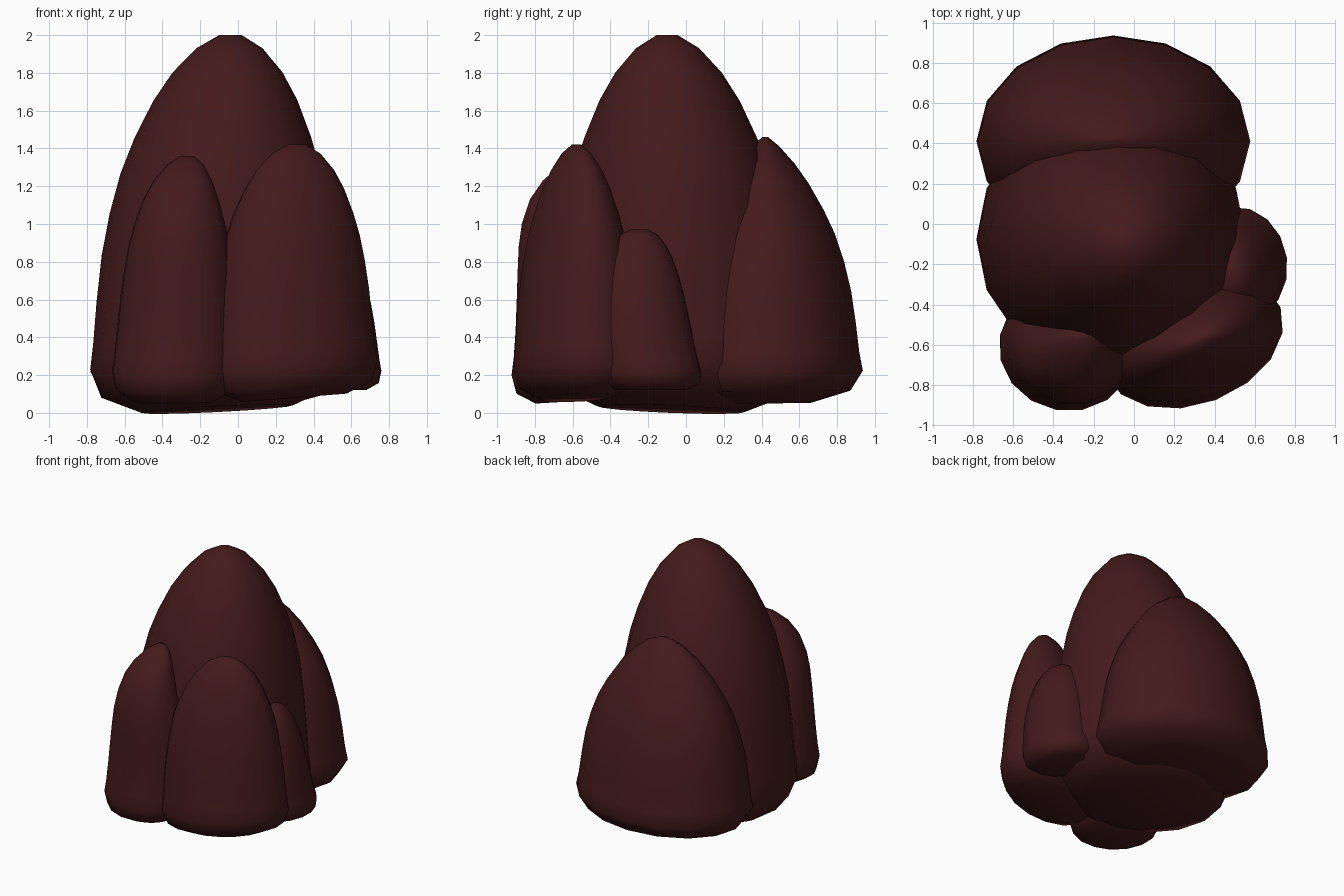
import bpy, bmesh
from math import sin, cos, pi, radians

if "Cube" in bpy.data.objects:
    bpy.data.objects.remove(bpy.data.objects["Cube"])

# shared boulder silhouette: (height fraction, radius fraction)
PROFILE = [(0.0, 0.55), (0.045, 0.9), (0.12, 1.0), (0.19, 0.97), (0.3, 0.94),
           (0.42, 0.90), (0.53, 0.84), (0.635, 0.76), (0.725, 0.66), (0.825, 0.52),
           (0.9, 0.38), (0.965, 0.21), (1.0, 0.06)]
SIDES = 16

mat = bpy.data.materials.new("dark_red_stone")
mat.diffuse_color = (0.058, 0.0105, 0.011, 1)
mat.use_nodes = True
mat.node_tree.nodes["Principled BSDF"].inputs["Base Color"].default_value = mat.diffuse_color


def boulder(name, base, apex, radii, z0, z1, turn=0, tilt=(0, 0), bow=(0, 0),
            bow_power=1, blunt=(1, 1)):
    """Loft elliptical rings from base centre to apex centre."""
    bm = bmesh.new()
    rings = []
    a = radians(turn)
    for t, r in PROFILE:
        b = sin(pi * t ** bow_power)
        cx = base[0] + (apex[0] - base[0]) * t + bow[0] * b
        cy = base[1] + (apex[1] - base[1]) * t + bow[1] * b
        rx, ry = radii[0] * r ** blunt[0], radii[1] * r ** blunt[1]
        ring = []
        for i in range(SIDES):
            u = 2 * pi * i / SIDES
            px, py = rx * cos(u), ry * sin(u)
            x, y = px * cos(a) - py * sin(a), px * sin(a) + py * cos(a)
            z = z0 + (z1 - z0) * t + (tilt[0] * x + tilt[1] * y) * (1 - t)
            ring.append(bm.verts.new((cx + x, cy + y, z)))
        rings.append(ring)
    for lo, hi in zip(rings, rings[1:]):
        for i in range(SIDES):
            j = (i + 1) % SIDES
            bm.faces.new((lo[i], lo[j], hi[j], hi[i]))
    bm.faces.new(rings[0][::-1])
    bm.faces.new(rings[-1])
    for f in bm.faces:
        f.smooth = True
    me = bpy.data.meshes.new(name)
    bm.to_mesh(me)
    bm.free()
    me.materials.append(mat)
    ob = bpy.data.objects.new(name, me)
    bpy.context.collection.objects.link(ob)


# tall central rock
boulder("main_rock", (-0.11, -0.08), (-0.04, -0.10), (0.67, 0.66), 0.02, 2.0,
        tilt=(0.05, -0.04), bow=(-0.03, 0.02), blunt=(0.86, 0.88))
# wide rock at the back
boulder("back_rock", (-0.1, 0.41), (-0.12, 0.42), (0.68, 0.525), 0.05, 1.46,
        tilt=(0, 0.01), blunt=(0.95, 1.25))
# narrow rock at front left, leaning forward at the shoulder
boulder("front_left_rock", (-0.34, -0.62), (-0.27, -0.56), (0.34, 0.315), 0.06, 1.36,
        turn=-10, tilt=(0, 0.06), bow=(-0.02, -0.09), bow_power=3, blunt=(0.8, 0.95))
# broad rock at front right
boulder("front_right_rock", (0.30, -0.58), (0.31, -0.58), (0.465, 0.315), 0.08, 1.42,
        turn=21, tilt=(0.08, 0), bow=(-0.02, 0), blunt=(0.78, 1))
# small rock on the right side
boulder("side_rock", (0.53, -0.18), (0.49, -0.25), (0.24, 0.285), 0.12, 0.97,
        turn=8, bow=(-0.01, -0.03), blunt=(0.8, 0.65))
